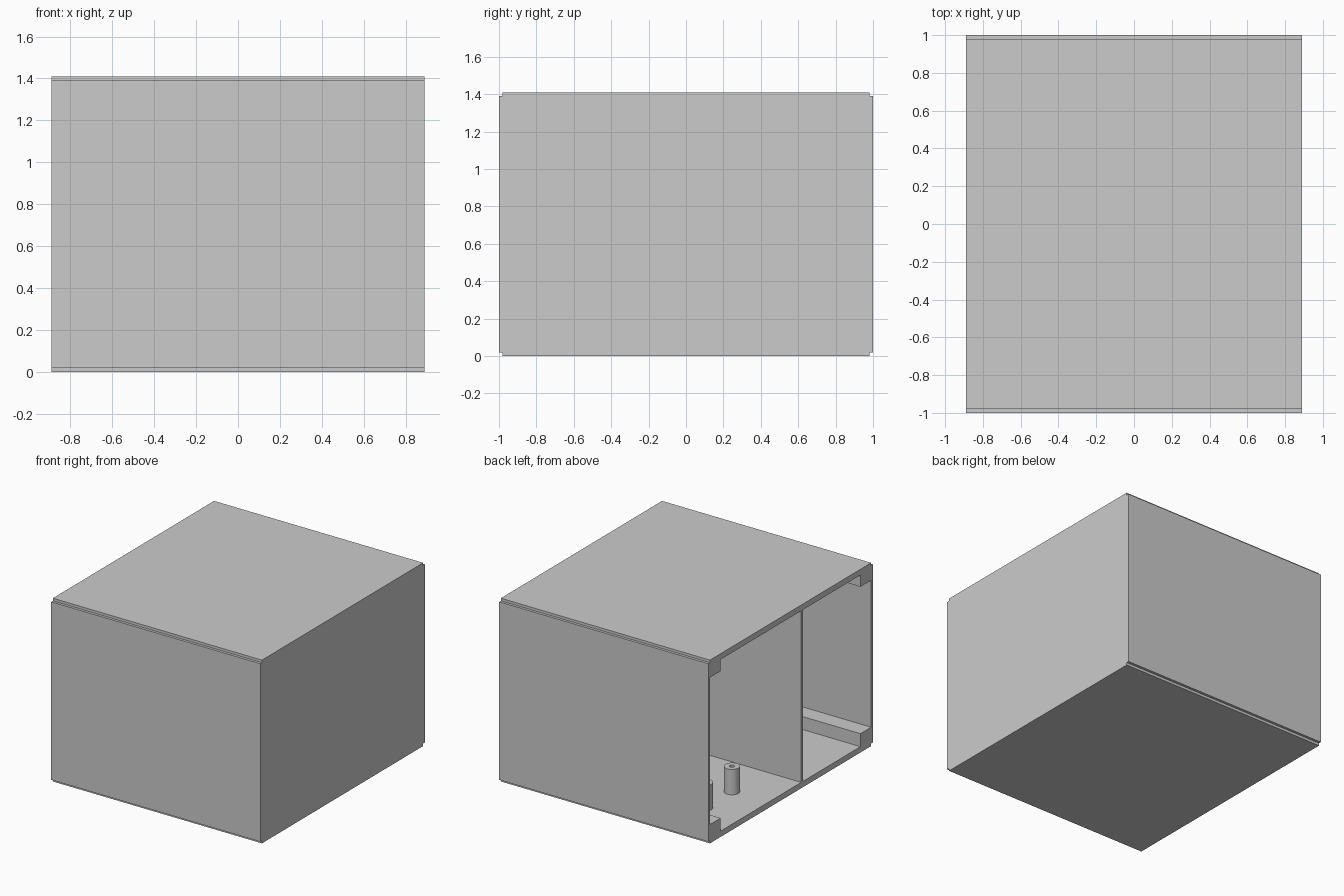
import bpy
import bmesh
import math
from mathutils import Vector

# Remove the default object only
cube = bpy.data.objects.get("Cube")
if cube:
    bpy.data.objects.remove(cube, do_unlink=True)

# Overall sizes
X, Y, H = 0.89, 1.0, 1.41
WALL, PLATE, STEP = 0.02, 0.045, 0.02
RAIL_Y, RAIL_Z = 0.85, 0.145

# Single grey material
grey = bpy.data.materials.new("light grey")
grey.use_nodes = True
colour = (0.6, 0.6, 0.6, 1.0)
grey.diffuse_color = colour
grey.node_tree.nodes["Principled BSDF"].inputs["Base Color"].default_value = colour


def finish(name, bm):
    bmesh.ops.recalc_face_normals(bm, faces=bm.faces[:])
    mesh = bpy.data.meshes.new(name)
    bm.to_mesh(mesh)
    bm.free()
    mesh.materials.append(grey)
    obj = bpy.data.objects.new(name, mesh)
    bpy.context.scene.collection.objects.link(obj)
    return obj


def box(name, xs, ys, zs):
    bm = bmesh.new()
    bmesh.ops.create_cube(bm, size=1)
    for v in bm.verts:
        v.co = [lo + (hi - lo) * (c + 0.5)
                for c, (lo, hi) in zip(v.co, (xs, ys, zs))]
    return finish(name, bm)


def standoff(name, x, y, outer=0.056, bore=0.018, height=0.196):
    # Hollow post, turned from its wall section
    bm = bmesh.new()
    section = [(bore, 0), (outer, 0), (outer, height), (bore, height)]
    verts = [bm.verts.new((r, 0, z)) for r, z in section]
    edges = [bm.edges.new((verts[i], verts[(i + 1) % 4])) for i in range(4)]
    bmesh.ops.spin(bm, geom=verts + edges, cent=(0, 0, 0), axis=(0, 0, 1),
                   angle=math.tau, steps=32, use_duplicate=False)
    bmesh.ops.remove_doubles(bm, verts=bm.verts[:], dist=0.0005)
    bmesh.ops.translate(bm, verts=bm.verts[:], vec=Vector((x, y, PLATE)))
    obj = finish(name, bm)
    bpy.ops.object.select_all(action="DESELECT")
    obj.select_set(True)
    bpy.context.view_layer.objects.active = obj
    bpy.ops.object.shade_smooth_by_angle(angle=math.radians(30))


# Floor and roof, set in a little at front and back
inner = (-Y + WALL, Y - WALL)
box("floor", (-X, X), inner, (0, PLATE))
box("roof", (-X, X), inner, (H - PLATE, H))

# Front and back walls, with rails along their inner corners
for label, s in (("front", -1), ("back", 1)):
    box(label + "_wall", (-X, X), sorted((s * (Y - WALL), s * Y)), (STEP, H - STEP))
    rail_y = sorted((s * RAIL_Y, s * (Y - WALL)))
    box(label + "_lower_rail", (-X, X - WALL), rail_y, (PLATE, RAIL_Z))
    box(label + "_upper_rail", (-X, X - WALL), rail_y, (H - RAIL_Z + 0.01, H - PLATE))

# Closed end and inner divider; the other end stays open
box("left_end_wall", (X - WALL, X), inner, (PLATE, H - PLATE))
box("divider", (-X, X - WALL), (-0.15, -0.13), (PLATE, H - PLATE))

# Board mounting posts
for i, (x, y) in enumerate([(-0.58, 0.27), (-0.58, 0.595), (0.02, 0.085), (0.03, 0.655)]):
    standoff(f"standoff_{i + 1}", x, y)
